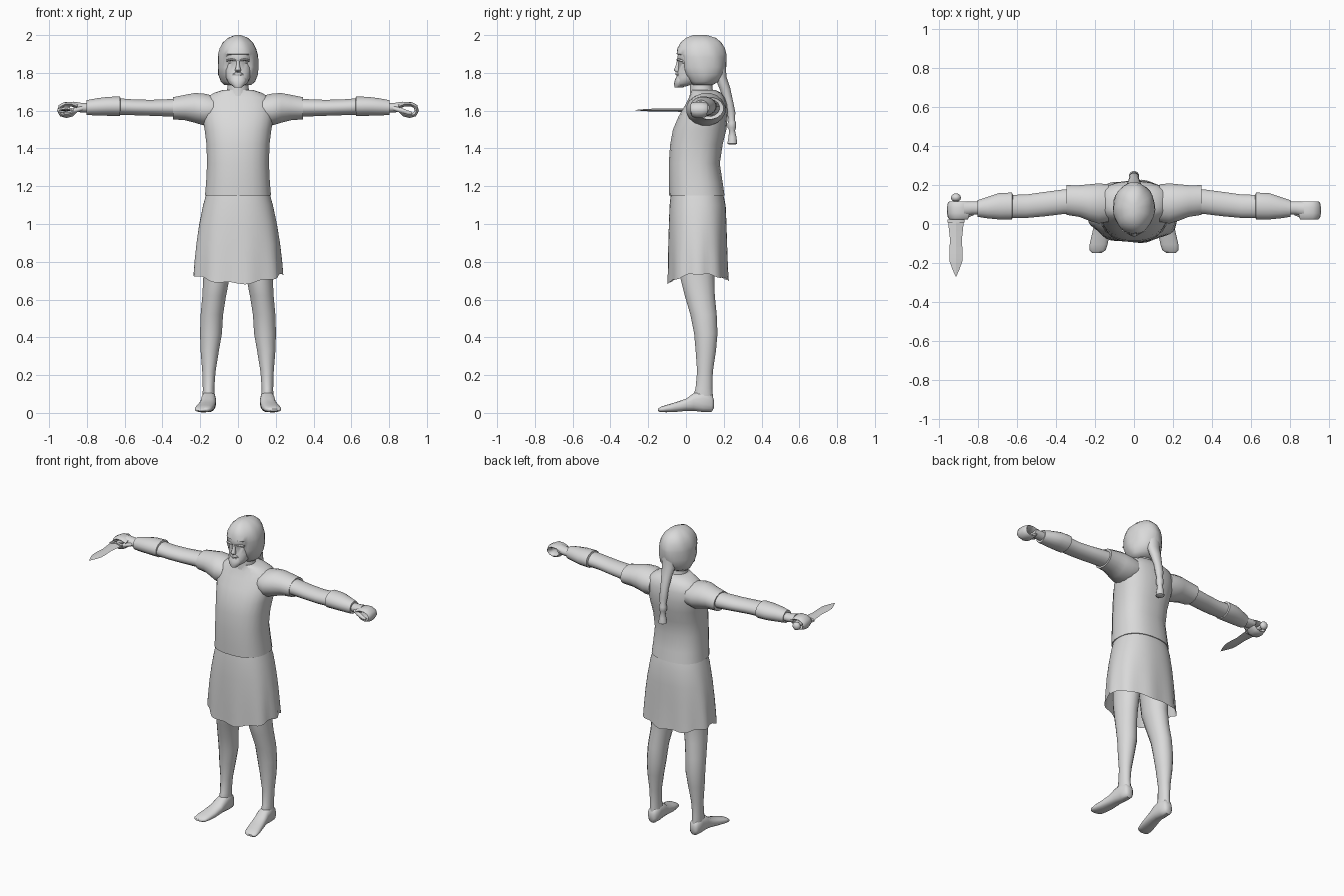
import bpy, bmesh, math
from mathutils import Vector

grey = bpy.data.materials.new("plain_grey")
grey.diffuse_color = (0.7, 0.7, 0.7, 1)


def finish(name, bm, angle=50, recalc=True):
    if recalc:
        bmesh.ops.recalc_face_normals(bm, faces=bm.faces[:])
    me = bpy.data.meshes.new(name)
    bm.to_mesh(me)
    bm.free()
    ob = bpy.data.objects.new(name, me)
    bpy.context.collection.objects.link(ob)
    me.materials.append(grey)
    bpy.ops.object.select_all(action='DESELECT')
    ob.select_set(True)
    bpy.context.view_layer.objects.active = ob
    bpy.ops.object.shade_smooth_by_angle(angle=math.radians(angle))
    return ob


def skin(name, rings, caps=(True, True), angle=50):
    """Join equal-length rings of points into a tube."""
    bm = bmesh.new()
    vs = [[bm.verts.new(p) for p in r] for r in rings]
    n = len(vs[0])
    for a, b in zip(vs, vs[1:]):
        for i in range(n):
            j = (i + 1) % n
            bm.faces.new((a[i], a[j], b[j], b[i]))
    for cap, r in zip(caps, (vs[0], vs[-1])):
        if cap:
            bm.faces.new(r)
    return finish(name, bm, angle)


def oval(axis, t, u0, u1, v0, v1, n=16, power=2.0):
    """Rounded section at t on the axis, filling u0..u1 by v0..v1."""
    pts = []
    for i in range(n):
        a = 2 * math.pi * (i + 0.5) / n
        c, s = math.cos(a), math.sin(a)
        c = math.copysign(abs(c) ** (2 / power), c)
        s = math.copysign(abs(s) ** (2 / power), s)
        u, v = (u0 + u1) / 2 + c * (u1 - u0) / 2, (v0 + v1) / 2 + s * (v1 - v0) / 2
        pts.append({'x': (t, u, v), 'y': (u, t, v), 'z': (u, v, t)}[axis])
    return pts


def loft(name, axis, rows, side=1, caps=(True, True), n=16, power=2.0, angle=50, fix=None):
    rings = [oval(axis, *r, n=n, power=power) for r in rows]
    rings = [[fix(*p) if fix else p for p in r] for r in rings]
    return skin(name, [[(side * x, y, z) for x, y, z in r] for r in rings], caps, angle)


# Sleeveless tunic body
loft("tunic", 'z', [
    (1.15, -.176, .176, -.09, .205), (1.22, -.17, .17, -.092, .195),
    (1.32, -.165, .165, -.092, .18), (1.42, -.168, .168, -.085, .195),
    (1.50, -.178, .178, -.07, .215), (1.57, -.19, .19, -.04, .222),
    (1.63, -.19, .19, -.005, .218), (1.67, -.17, .17, .015, .205),
    (1.695, -.125, .125, .025, .185), (1.71, -.078, .078, .025, .155)],
    n=24, power=2.4)

# Skirt with soft folds toward a curved hem
rings = []
for z, rx, y0, y1 in [(1.16, .168, -.08, .197), (1.10, .185, -.087, .21), (1.0, .206, -.091, .215),
                      (.9, .222, -.094, .218), (.8, .233, -.095, .221), (.735, .238, -.096, .225)]:
    ring, t = [], ((1.16 - z) / .425) ** 2
    for x, y, zz in oval('z', z, -rx, rx, y0, y1, n=54, power=2.3):
        a = math.atan2(y - .065, x * .65)
        k = 1 + .03 * t * (math.cos(9 * a) - 0.4)
        dip = (.05 if y < .065 else .032) * math.sin(a) ** 2
        ring.append((x * k, .065 + (y - .065) * k, z - t * (dip + .006 * math.cos(9 * a))))
    rings.append(ring)
skin("skirt", rings, (True, False))

for s, label in ((1, "left"), (-1, "right")):
    # Sleeve, arm, forearm guard
    loft(label + "_sleeve", 'x', [
        (.13, .01, .205, 1.53, 1.68), (.18, .0, .21, 1.52, 1.692), (.23, .015, .205, 1.535, 1.695),
        (.28, .035, .2, 1.548, 1.685), (.345, .045, .2, 1.553, 1.672), (.34, .06, .18, 1.57, 1.66)], s)
    loft(label + "_arm", 'x', [
        (.25, .05, .185, 1.565, 1.67), (.36, .05, .178, 1.568, 1.662), (.46, .038, .165, 1.572, 1.658),
        (.55, .03, .152, 1.575, 1.66), (.64, .03, .15, 1.577, 1.667)], s)
    loft(label + "_forearm_guard", 'x', [
        (.62, .04, .15, 1.59, 1.66), (.625, .023, .162, 1.57, 1.676), (.69, .022, .16, 1.572, 1.674),
        (.75, .028, .14, 1.574, 1.666), (.802, .036, .122, 1.576, 1.656), (.80, .05, .11, 1.59, 1.645)], s)
    loft(label + "_wrist", 'x', [
        (.78, .05, .115, 1.588, 1.642), (.83, .048, .116, 1.59, 1.642), (.87, .04, .115, 1.596, 1.648)], s)

    # Fist: fingers curled round an open grip, plus thumb
    path = [(.85, 1.622), (.88, 1.634), (.915, 1.635), (.94, 1.622), (.946, 1.6),
            (.935, 1.58), (.908, 1.573), (.88, 1.58), (.86, 1.60)]
    rings = []
    for i, (x, z) in enumerate(path):
        a, b = path[max(i - 1, 0)], path[min(i + 1, len(path) - 1)]
        d = Vector((b[0] - a[0], 0, b[1] - a[1])).normalized()
        nrm = Vector((-d.z, 0, d.x)) * .0125
        half = .046 if i < 5 else .04
        ring = []
        for k in range(10):
            t = 2 * math.pi * k / 10
            p = Vector((x, .07 + half * math.cos(t), z)) + nrm * math.sin(t)
            ring.append((s * p.x, p.y, p.z))
        rings.append(ring)
    skin(label + "_fist", rings)
    loft(label + "_thumb", 'x', [
        (.82, .045, .075, 1.6, 1.625), (.86, .026, .058, 1.588, 1.618),
        (.90, .022, .046, 1.578, 1.602), (.922, .028, .042, 1.578, 1.594)], s, n=8)

    # Leg and foot
    loft(label + "_leg", 'z', [
        (1.0, .01, .17, -.03, .17), (.85, .025, .185, -.04, .165), (.72, .042, .185, -.033, .152),
        (.62, .062, .19, -.008, .154), (.52, .078, .199, .022, .164), (.42, .084, .202, .042, .168),
        (.33, .1, .199, .05, .16), (.22, .118, .19, .058, .143), (.13, .125, .187, .05, .14),
        (.07, .12, .188, .03, .145), (.03, .122, .186, .04, .145)], s)
    loft(label + "_foot", 'y', [
        (.148, .135, .175, .025, .07), (.135, .122, .186, .004, .1), (.09, .117, .192, .004, .12),
        (.04, .116, .197, .01, .105), (0, .118, .204, .01, .075), (-.06, .125, .218, .004, .055),
        (-.105, .135, .228, .003, .042), (-.135, .145, .228, .004, .032), (-.148, .165, .215, .01, .022)],
        s, power=2.5, fix=lambda x, y, z: (x, y, max(z, 0.0 if y < -.02 or y > .08 else .008)))

# Neck
loft("neck", 'z', [(1.64, -.075, .075, .01, .17), (1.69, -.062, .062, .02, .145),
                   (1.74, -.055, .055, .02, .14), (1.8, -.055, .055, .02, .14)])


# Face with sunken eye band
def eye_sockets(x, y, z):
    if y < 0 and 1.84 < z < 1.86 and .012 < abs(x) < .06:
        y += .012
    return x, y, z


loft("face", 'z', [
    (1.728, -.025, .025, -.05, .0), (1.745, -.05, .05, -.055, .05), (1.775, -.064, .064, -.05, .1),
    (1.81, -.072, .072, -.044, .14), (1.85, -.077, .077, -.04, .15), (1.868, -.079, .079, -.046, .15),
    (1.91, -.08, .08, -.043, .15), (1.96, -.06, .06, -.01, .13)], n=28, power=2.3, fix=eye_sockets)
loft("nose", 'z', [(1.805, -.014, .014, -.056, -.03), (1.815, -.017, .017, -.066, -.03),
                   (1.84, -.010, .010, -.055, -.03), (1.866, -.008, .008, -.048, -.03)], n=8)
loft("beard", 'z', [(1.722, -.02, .02, -.06, -.015), (1.74, -.038, .038, -.064, .0),
                    (1.762, -.046, .046, -.059, .0), (1.78, -.04, .04, -.052, .0)], n=14)
loft("moustache", 'z', [(1.785, -.034, .034, -.052, -.02), (1.793, -.032, .032, -.057, -.02),
                        (1.803, -.014, .014, -.056, -.02)], n=12)
for s, label in ((1, "left"), (-1, "right")):
    loft(label + "_brow", 'x', [(.01, -.05, -.03, 1.862, 1.872), (.035, -.05, -.03, 1.864, 1.877),
                                (.062, -.036, -.015, 1.86, 1.87)], s, n=8)


# Hair: full cap, cut back around the face, with gentle locks
def hair_shape(x, y, z):
    a = math.atan2(y - .08, x)
    k = 1 + .018 * math.sin(7 * a + z * 25)
    x, y = x * k, .08 + (y - .08) * k
    if z < 1.895:
        y = max(y, -.012 + max(0, 1.84 - z) * .25)
    return x, y, z


loft("hair", 'z', [
    (1.735, -.07, .07, .03, .14), (1.755, -.09, .09, .01, .175), (1.79, -.104, .104, -.02, .2),
    (1.83, -.108, .108, -.045, .212), (1.885, -.106, .106, -.052, .214), (1.90, -.104, .104, -.052, .212),
    (1.93, -.096, .096, -.046, .205), (1.96, -.08, .08, -.028, .188), (1.985, -.053, .053, .0, .16),
    (2.0, -.015, .015, .04, .11)], n=32, fix=hair_shape)

# Braided tail hanging down the back
loft("hair_tail", 'z', [
    (1.86, -.05, .05, .14, .212), (1.78, -.045, .045, .15, .215), (1.72, -.035, .035, .175, .235),
    (1.65, -.027, .027, .202, .25), (1.59, -.027, .027, .215, .262), (1.55, -.02, .02, .225, .26),
    (1.535, -.024, .024, .22, .266), (1.51, -.024, .024, .22, .266), (1.495, -.016, .016, .228, .26),
    (1.46, -.022, .022, .224, .268), (1.425, -.027, .027, .218, .272), (1.42, -.016, .016, .23, .262)], n=12)

# Dagger held in the right fist: diamond-section blade, guard, grip, pommel
X, Z = -.912, 1.603
rings = []
for y, w, h in [(.02, .04, .009), (-.03, .036, .009), (-.08, .03, .008), (-.14, .034, .008),
                (-.19, .033, .007), (-.235, .017, .004), (-.27, .001, .0005)]:
    rings.append([(X + w, y, Z), (X, y, Z + h), (X - w, y, Z), (X, y, Z - h)])
skin("dagger_blade", rings, angle=15)
loft("dagger_guard", 'y', [(.008, X - .044, X + .044, Z - .013, Z + .013),
                           (.024, X - .044, X + .044, Z - .013, Z + .013)], n=12, power=3, angle=30)
loft("dagger_grip", 'y', [(.02, X - .014, X + .014, Z - .014, Z + .014),
                          (.125, X - .014, X + .014, Z - .014, Z + .014)], n=10)
bm = bmesh.new()
bmesh.ops.create_uvsphere(bm, u_segments=12, v_segments=8, radius=.026)
bmesh.ops.scale(bm, vec=(1, .85, 1), verts=bm.verts[:])
bmesh.ops.translate(bm, vec=(X, .135, Z), verts=bm.verts[:])
finish("dagger_pommel", bm)
